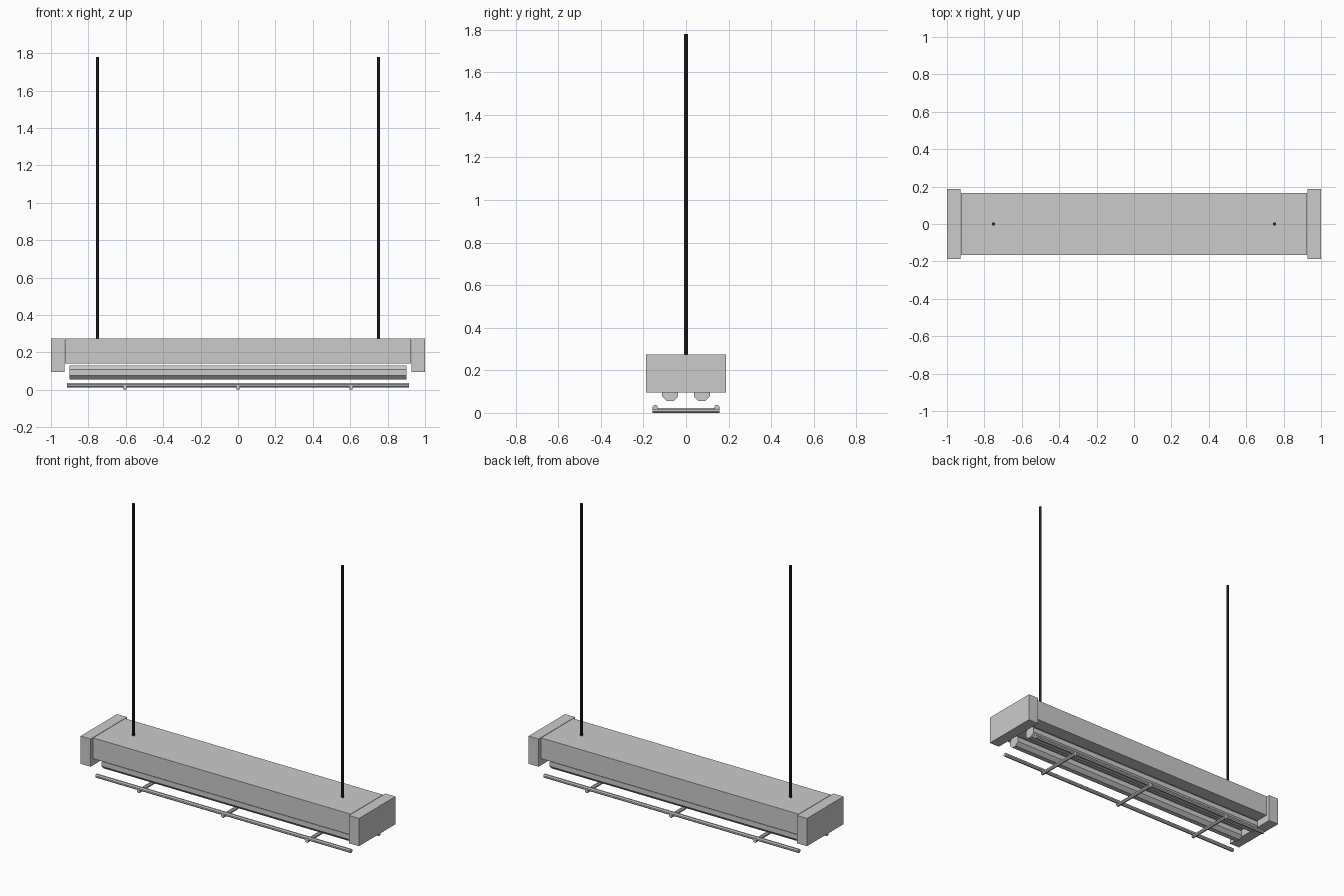
import bpy, math
from mathutils import Matrix

if "Cube" in bpy.data.objects:
    bpy.data.objects.remove(bpy.data.objects["Cube"])


def box(name, size, loc):
    bpy.ops.mesh.primitive_cube_add(size=1, location=loc)
    o = bpy.context.object
    o.name = name
    o.data.transform(Matrix.Diagonal((*size, 1)))
    return o


def bar(name, axis, radius, length, loc, sides=8):
    """Faceted bar along an axis, turned so that a flat faces down."""
    bpy.ops.mesh.primitive_cylinder_add(vertices=sides, radius=radius, depth=length, location=loc)
    o = bpy.context.object
    o.name = name
    m = Matrix.Rotation(math.pi / sides, 4, 'Z')
    if axis == 'X':
        m = Matrix.Rotation(math.pi / 2, 4, 'Y') @ m
    elif axis == 'Y':
        m = Matrix.Rotation(math.pi / 2, 4, 'X') @ m
    o.data.transform(m)
    return o


dark = bpy.data.materials.new("dark_rod")
dark.diffuse_color = (0.025, 0.025, 0.03, 1)
dark.use_nodes = True
dark.node_tree.nodes["Principled BSDF"].inputs["Base Color"].default_value = dark.diffuse_color

# Lamp housing
box("housing", (1.85, 0.33, 0.135), (0, 0, 0.2075))

for s, side in ((-1, "left"), (1, "right")):
    # End caps
    box(side + "_end_cap", (0.072, 0.374, 0.18), (s * 0.964, 0, 0.185))
    # Hanging rods
    rod = bar(side + "_hanging_rod", 'Z', 0.009, 1.505, (s * 0.752, 0, 1.0275))
    rod.data.materials.append(dark)

for s, side in ((-1, "front"), (1, "back")):
    # Fluorescent tubes
    bar(side + "_tube", 'X', 0.041, 1.8, (0, s * 0.075, 0.093))
    # Guard rails
    bar(side + "_guard_rail", 'X', 0.0125, 1.83, (0, s * 0.145, 0.025))

# Guard crossbars
for i, x in enumerate((-0.604, 0, 0.604)):
    bar(f"guard_crossbar_{i + 1}", 'Y', 0.0119, 0.314, (x, 0, 0.011))
